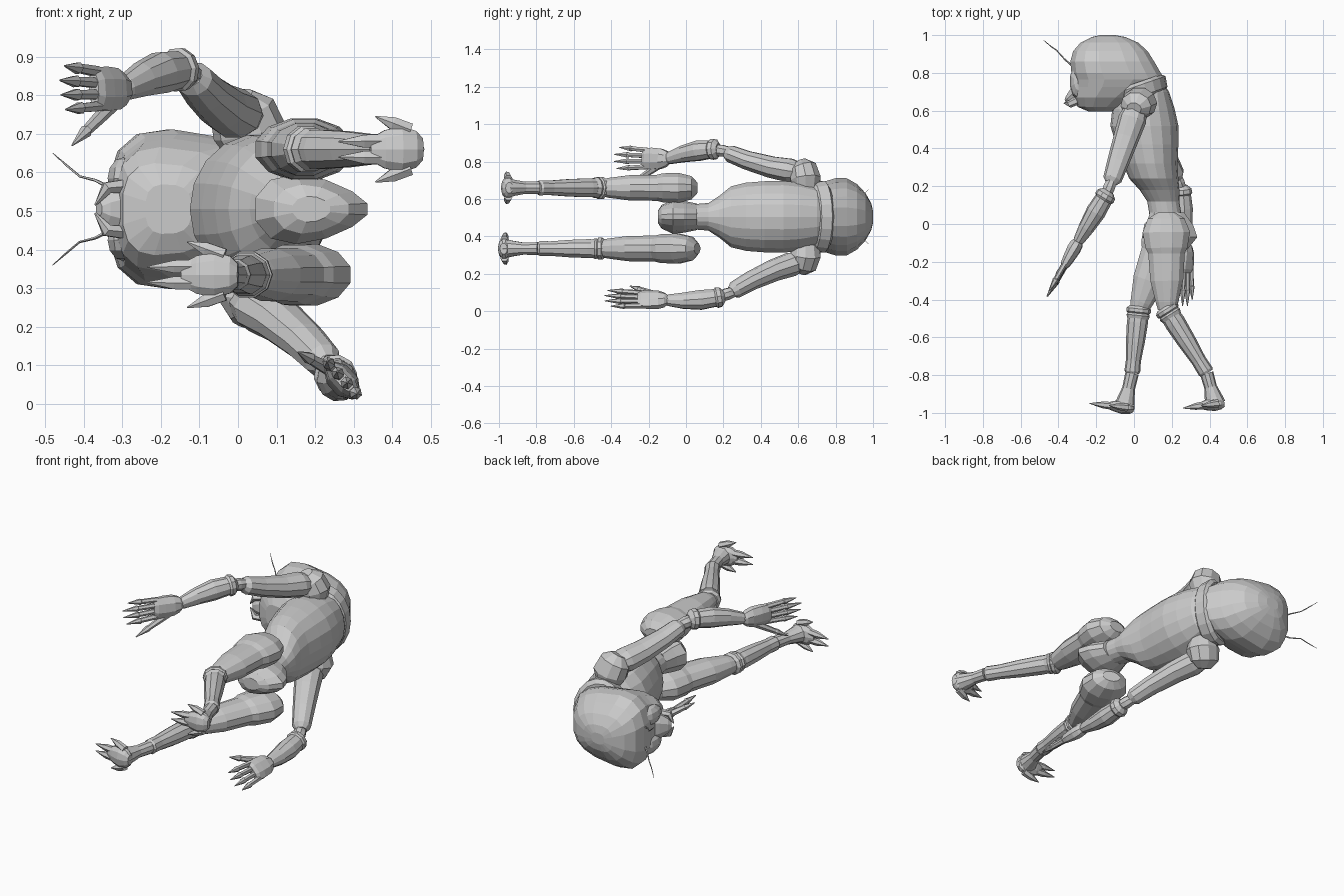
import bpy, bmesh, math
from mathutils import Vector as V

MID = 0.505  # mid-plane of the figure (it lies sideways, head at +y, facing -x)
Z, Y = V((0, 0, 1)), V((0, 1, 0))


def tube(name, rings, side=Z, n=10, axis=None, power=1.0):
    """Loft rings (point, r along side, r across side) into a closed flat-shaded solid."""
    bm = bmesh.new()
    pts = [V(r[0]) for r in rings]
    loops = []
    for i, (p, r1, r2) in enumerate(rings):
        t = axis or (pts[min(i + 1, len(pts) - 1)] - pts[max(i - 1, 0)]).normalized()
        u = (side - t * side.dot(t)).normalized()
        w = t.cross(u)
        loop = []
        for k in range(n):
            a = 2 * math.pi * (k + 0.5) / n
            c, s = math.cos(a), math.sin(a)
            c = math.copysign(abs(c) ** power, c)
            s = math.copysign(abs(s) ** power, s)
            loop.append(bm.verts.new(pts[i] + u * c * r1 + w * s * r2))
        loops.append(loop)
    for a, b in zip(loops, loops[1:]):
        for k in range(n):
            bm.faces.new((a[k], a[(k + 1) % n], b[(k + 1) % n], b[k]))
    bm.faces.new(loops[0][::-1])
    bm.faces.new(loops[-1])
    bmesh.ops.recalc_face_normals(bm, faces=bm.faces)
    me = bpy.data.meshes.new(name)
    bm.to_mesh(me)
    bm.free()
    ob = bpy.data.objects.new(name, me)
    bpy.context.collection.objects.link(ob)
    return ob


def limb(name, a, b, prof, side=Z, n=10, sag=V()):
    """Segment from a to b, bowed by sag; prof = (t, r1, r2)."""
    a, b = V(a), V(b)
    return tube(name, [(a.lerp(b, t) + sag * math.sin(math.pi * t), r1, r2) for t, r1, r2 in prof], side, n)


def stack(name, rows, n, power=1.0):
    """Body part stacked along y; rows = (y, x centre, x radius, z radius)."""
    return tube(name, [((cx, y, MID), rz, rx) for y, cx, rx, rz in rows], Z, n, Y, power)


def wedge(ob, x0, k):
    """Narrow the part towards +x and widen it towards -x."""
    for v in ob.data.vertices:
        v.co.z = MID + (v.co.z - MID) * (1 - k * (v.co.x - x0))


def ball(name, loc, scale, seg=10):
    bpy.ops.mesh.primitive_uv_sphere_add(segments=seg, ring_count=6, location=loc)
    ob = bpy.context.object
    ob.name, ob.scale = name, scale
    return ob


# Torso, pelvis and collar
stack("torso", [(-.02, .18, .09, .07), (.06, .165, .085, .07), (.12, .155, .085, .075),
                (.18, .135, .105, .115), (.24, .105, .13, .165), (.32, .085, .145, .185),
                (.42, .07, .165, .193), (.52, .055, .18, .195), (.61, .05, .165, .185),
                (.70, .06, .125, .16), (.74, .06, .1, .12)], 18)
wedge(stack("pelvis", [(-.15, .19, .05, .035), (-.13, .19, .10, .065), (-.07, .19, .15, .09),
                       (-.01, .19, .13, .085), (.06, .175, .095, .07)], 12), .17, 2.2)
tilt = V((-.35, 1, 0)).normalized()
tube("collar", [((.05, .66, MID), .16, .12), ((.045, .68, MID), .185, .14),
                ((.03, .735, MID), .195, .145), ((.02, .75, MID), .175, .13)], Z, 18, tilt)

# Head with a back brim, eyes, snout, mandibles and antennae
wedge(stack("head", [(.595, -.18, .06, .06), (.62, -.18, .12, .11), (.67, -.15, .17, .15),
                     (.725, -.10, .22, .175), (.765, -.08, .245, .19), (.80, -.095, .24, .198),
                     (.86, -.115, .225, .195), (.915, -.125, .2, .165), (.96, -.13, .155, .12),
                     (.99, -.135, .09, .07), (1.0, -.14, .04, .03)], 16, .72), -.1, .85)
limb("snout", (-.26, .71, MID), (-.36, .645, MID),
     [(0, .1, .07), (.5, .075, .05), (.85, .045, .03), (1, .02, .015)], n=8)
for s in (1, -1):
    ball("eye", (-.295, .755, MID + s * .08), (.045, .095, .055))
    tube("mandible", [((-.29, .66, MID + s * .06), .02, .025), ((-.34, .635, MID + s * .055), .018, .02),
                      ((-.37, .64, MID + s * .01), .003, .003)], n=6)
    tube("antenna", [((-.32, .83, MID + s * .05), .006, .006), ((-.37, .875, MID + s * .075), .004, .004),
                     ((-.41, .92, MID + s * .085), .003, .003), ((-.44, .94, MID + s * .11), .003, .003),
                     ((-.48, .975, MID + s * .145), .001, .001)], n=5)

# Legs: thigh, knee cuff, shin, ankle cuff, foot and clawed toes
def leg(label, z, hip, knee, ankle, heel, toe):
    hip, knee, ankle, heel, toe = [V((x, y, z)) for x, y in (hip, knee, ankle, heel, toe)]
    limb(label + "_thigh", hip, knee,
         [(0, .03, .05), (.06, .065, .1), (.2, .083, .13), (.36, .08, .115), (.42, .072, .1),
          (.7, .07, .09), (.92, .055, .062), (1, .045, .05)], n=12)
    down = (ankle - knee).normalized()
    limb(label + "_knee_cuff", knee - down * .02, knee + down * .05,
         [(0, .05, .05), (.2, .062, .065), (.45, .062, .065), (.55, .054, .057), (.7, .058, .062), (1, .05, .055)])
    limb(label + "_shin", knee, ankle,
         [(0, .05, .05), (.2, .053, .056), (.5, .049, .05), (.8, .041, .04), (.97, .042, .042), (1, .035, .035)])
    mid = heel.lerp(toe, .22)
    tube(label + "_ankle", [(ankle, .036, .036), (ankle.lerp(mid, .45), .034, .034),
                            (ankle.lerp(mid, .8), .045, .048), (mid, .055, .055)])
    limb(label + "_foot", heel, toe, [(0, .03, .02), (.08, .05, .033), (.25, .062, .038),
                                      (.45, .052, .028), (.62, .03, .014)], n=10)
    # side claws flare out, middle claws reach forward
    for off, spread, reach in ((.05, .085, .56), (.022, .02, 1), (-.022, -.02, 1), (-.05, -.085, .56)):
        a = heel.lerp(toe, .15 if abs(off) > .03 else .4) + Z * off
        b = heel.lerp(toe, reach) + Z * spread
        limb(label + "_toe", a, b, [(0, .02, .022), (.5, .019, .018), (1, .002, .002)], n=6)


leg("rear_leg", .66, (.17, .06), (.175, -.455), (.385, -.79), (.478, -.945), (.26, -.975))
leg("front_leg", .335, (.21, .06), (.025, -.455), (-.01, -.79), (.0, -.975), (-.235, -.95))

# Arms: shoulder, upper arm, elbow, forearm with cuff, hand, pointed fingers
def arm(label, shoulder, elbow, wrist, tip, spread, thumb):
    shoulder, elbow, wrist, tip, thumb = map(V, (shoulder, elbow, wrist, tip, thumb))
    spread = V(spread).normalized()
    s = 1 if shoulder.z > MID else -1
    tube(label + "_shoulder", [(shoulder + V((.03, .03, -s * .11)), .07, .06),
                               (shoulder + V((.02, .03, -s * .04)), .085, .095),
                               (shoulder + V((.0, .015, s * .02)), .075, .085),
                               (shoulder + V((-.01, .0, s * .055)), .035, .04)], Y, 10)
    limb(label + "_upper_arm", shoulder, elbow,
         [(0, .05, .06), (.12, .066, .075), (.35, .06, .068), (.65, .052, .058), (.86, .047, .05), (.91, .03, .03)],
         sag=V((0, 0, -s * .02)))
    limb(label + "_elbow", elbow.lerp(shoulder, .13), elbow.lerp(wrist, .08),
         [(0, .028, .028), (.5, .034, .034), (1, .03, .03)], n=8)
    limb(label + "_forearm", elbow, wrist,
         [(.0, .03, .03), (.06, .055, .052), (.13, .058, .056), (.16, .05, .048), (.4, .056, .053),
          (.7, .046, .043), (.95, .034, .03), (1.0, .028, .024)], spread, sag=V((0, 0, s * .012)))
    limb(label + "_palm", wrist, tip,
         [(-.05, .025, .022), (.02, .045, .036), (.12, .058, .038), (.28, .062, .032), (.4, .06, .026),
          (.46, .05, .015)], spread, 8)
    for k, reach in zip((-1.5, -.5, .5, 1.5), (.95, 1.0, 1.0, .9)):
        a = wrist.lerp(tip, .38) + spread * k * .03
        b = wrist.lerp(tip, reach) + spread * k * .038
        limb(label + "_finger", a, b, [(0, .015, .015), (.35, .014, .014), (.55, .013, .013),
                                       (.58, .017, .017), (1, .002, .002)], spread, 6)
    # thumb
    limb(label + "_thumb", wrist.lerp(tip, .12) - spread * .03, thumb,
         [(0, .02, .02), (.4, .017, .017), (.65, .014, .014), (.68, .017, .017), (1, .002, .002)], spread, 6)


arm("upper_side_arm", (.01, .61, .745), (-.135, .175, .868), (-.30, -.10, .815),
    (-.46, -.385, .82), (-.1, 0, 1), (-.43, -.31, .67))
arm("lower_side_arm", (.03, .61, .265), (.25, .205, .08), (.27, -.11, .06),
    (.27, -.435, .07), (.5, 0, -.55), (.155, -.3, .135))
